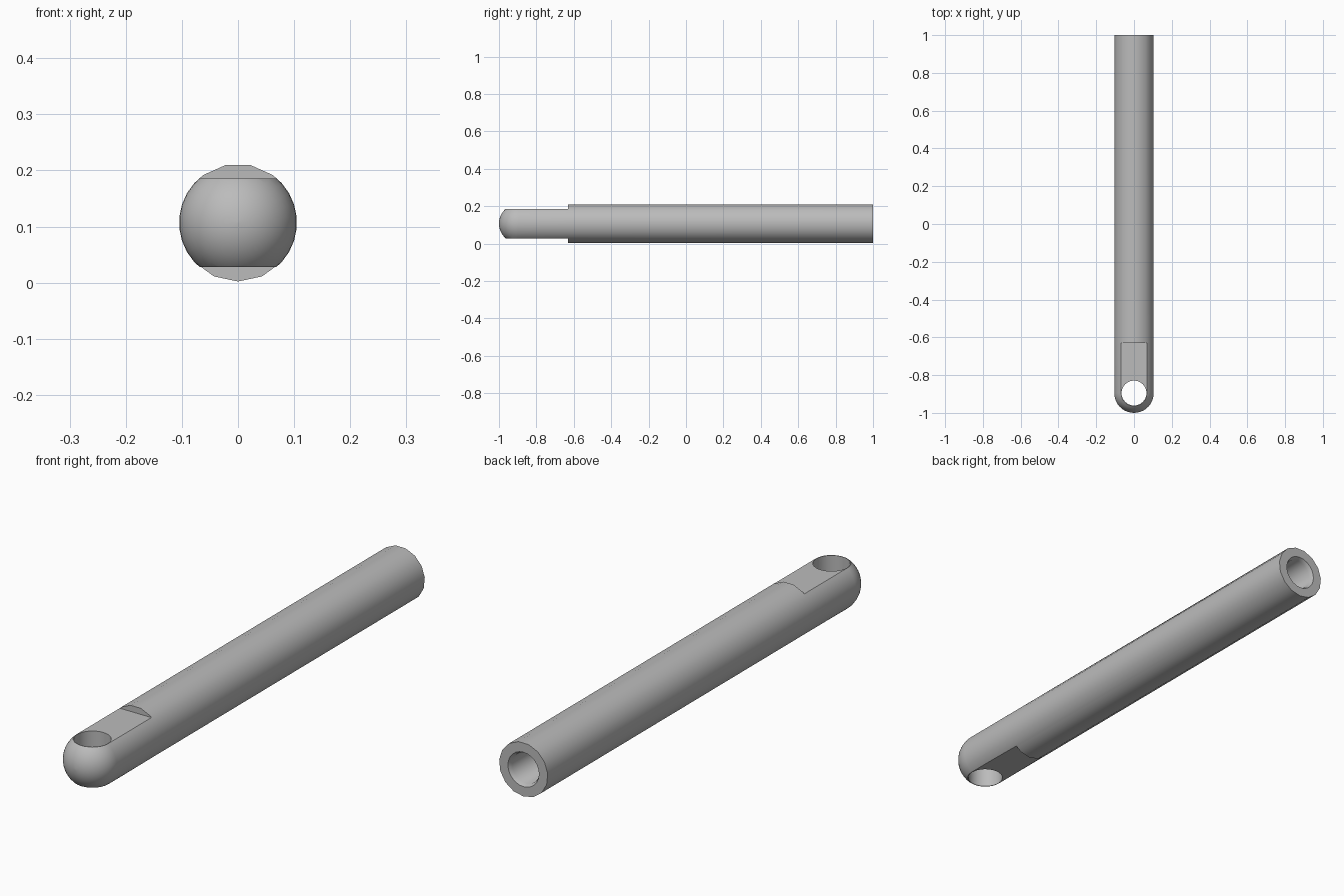
import bpy, bmesh, math
from mathutils import Matrix

cube = bpy.data.objects.get("Cube")
if cube:
    bpy.data.objects.remove(cube)

R, ZC = 0.105, 0.107         # rod radius and axis height
FLAT = 0.079                 # half thickness of the tongue
STEP, EYE = -0.63, -0.895    # tongue shoulder and eye centre
SEG = 30

steel = bpy.data.materials.new("grey steel")
steel.use_nodes = True
grey = (0.5, 0.5, 0.5, 1)
steel.diffuse_color = grey
steel.node_tree.nodes["Principled BSDF"].inputs["Base Color"].default_value = grey


def add_object(name, bm):
    bmesh.ops.recalc_face_normals(bm, faces=bm.faces)
    mesh = bpy.data.meshes.new(name)
    bm.to_mesh(mesh)
    bm.free()
    mesh.materials.append(steel)
    obj = bpy.data.objects.new(name, mesh)
    bpy.context.collection.objects.link(obj)
    return obj


def lathe(name, profile, seg, faceted_from=None):
    """Spin (y, radius) points around the rod axis, closing both ends.
    Past faceted_from every second point sits on a coarser polygon."""
    bm = bmesh.new()
    rings = []
    for y, r in profile:
        ring = []
        for i in range(seg):
            a = 2 * math.pi * i / seg - math.pi / 2
            tall = abs(r * math.sin(a)) > FLAT
            coarse = faceted_from is not None and (
                y > faceted_from or (y == faceted_from and tall))
            k = math.cos(2 * math.pi / seg) if coarse and i % 2 else 1
            ring.append(bm.verts.new((r * k * math.cos(a), y, ZC + r * k * math.sin(a))))
        rings.append(ring)
    for a, b in zip(rings, rings[1:]):
        for i in range(seg):
            j = (i + 1) % seg
            bm.faces.new((a[i], a[j], b[j], b[i]))
    bm.faces.new(rings[0])
    bm.faces.new(rings[-1])
    return add_object(name, bm)


def cut(target, cutter):
    cutter.hide_render = True
    mod = target.modifiers.new(cutter.name, 'BOOLEAN')
    mod.operation = 'DIFFERENCE'
    mod.solver = 'EXACT'
    mod.object = cutter
    bpy.context.view_layer.objects.active = target
    bpy.ops.object.modifier_apply(modifier=mod.name)
    bpy.data.objects.remove(cutter)


# Rod with a ball-shaped front end
dome = [(EYE - R * math.cos(t), R * math.sin(t))
        for t in (math.pi / 2 * (i + 0.1) / 10 for i in range(10))]
rod = lathe("rod", dome + [(EYE, R), (STEP, R), (1, R)], SEG, STEP)

# Flats above and below the tongue
for side in (-1, 1):
    bm = bmesh.new()
    bmesh.ops.create_cube(bm, size=1, matrix=Matrix.Translation(
        (0, STEP - 0.25, ZC + side * (FLAT + 0.1))) @ Matrix.Diagonal((0.4, 0.5, 0.2, 1)))
    cut(rod, add_object("flat_cutter", bm))

# Vertical eye through the tongue
bm = bmesh.new()
bmesh.ops.create_cone(bm, cap_ends=True, segments=32, radius1=0.066, radius2=0.066,
                      depth=0.5, matrix=Matrix.Translation((0, EYE, ZC)))
cut(rod, add_object("eye_cutter", bm))

# Blind bore with a chamfered mouth in the back end
cut(rod, lathe("bore_cutter", [(0.5, 0.059), (0.985, 0.059), (1, 0.067), (1.05, 0.067)], 24))

# Smooth shading with crisp machined edges
bpy.ops.object.select_all(action='DESELECT')
rod.select_set(True)
bpy.context.view_layer.objects.active = rod
bpy.ops.object.shade_smooth_by_angle(angle=math.radians(30))
